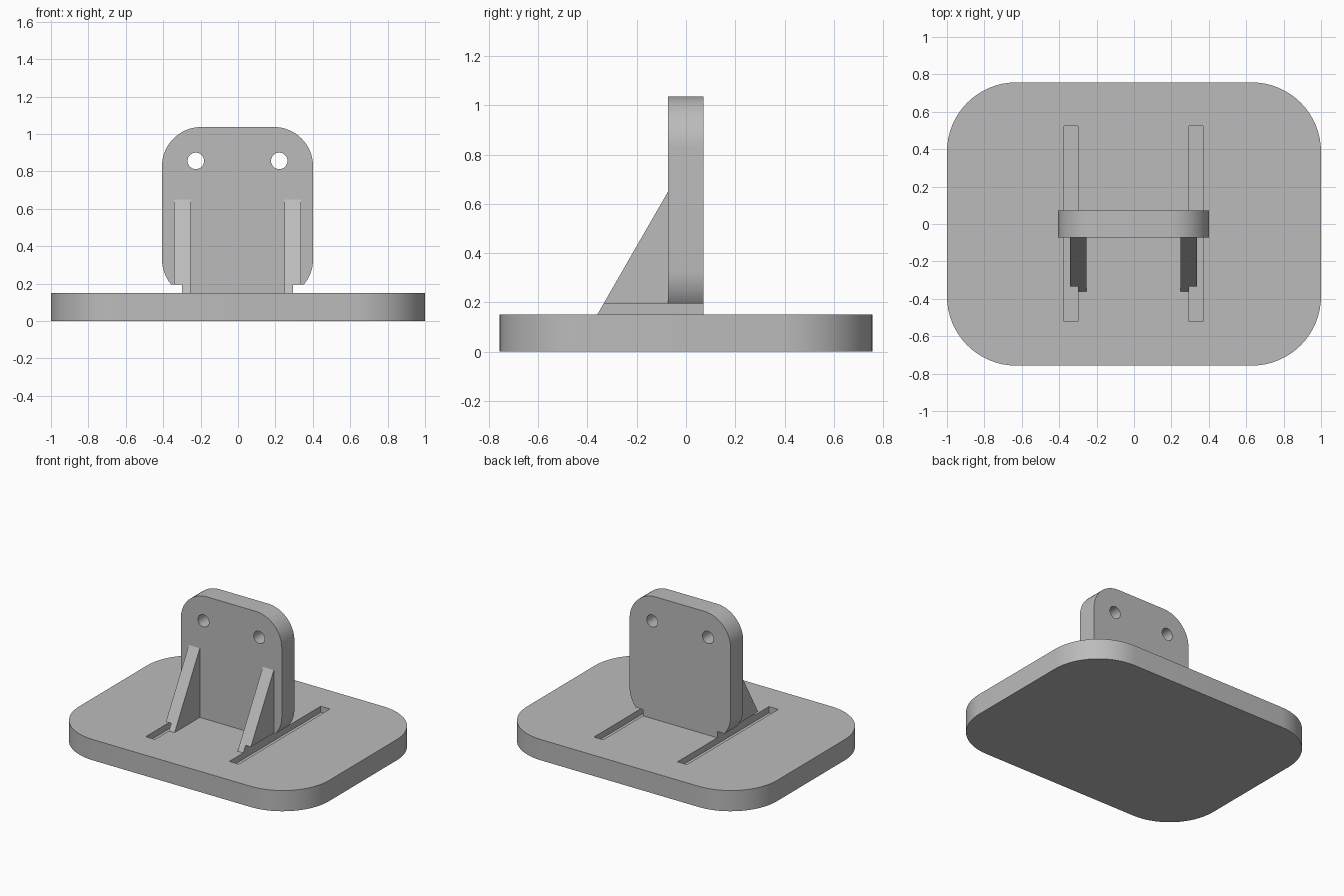
import bpy, bmesh, math
from mathutils import Matrix, Vector

cube = bpy.data.objects.get("Cube")
if cube:
    bpy.data.objects.remove(cube, do_unlink=True)

grey = bpy.data.materials.new("plain grey")
grey.use_nodes = True
COLOUR = (0.5, 0.5, 0.5, 1)
grey.diffuse_color = COLOUR
grey.node_tree.nodes["Principled BSDF"].inputs["Base Color"].default_value = COLOUR

MID = -0.0025          # the upright assembly sits a hair off centre
BASE_TOP = 0.15
SLOT_DEPTH = 0.045


def rounded_rect(cx, cy, half_w, half_h, radius, steps=16):
    """Outline of a rectangle with round corners, counter-clockwise."""
    points = []
    for i, (sx, sy) in enumerate([(1, 1), (-1, 1), (-1, -1), (1, -1)]):
        for k in range(steps + 1):
            a = math.pi / 2 * (i + k / steps)
            points.append((cx + sx * (half_w - radius) + radius * math.cos(a),
                           cy + sy * (half_h - radius) + radius * math.sin(a)))
    return points


def prism(name, outline, axis, low, high):
    """Extrude a flat outline along the x, y or z axis from low to high."""
    place = {"x": lambda u, v, d: (d, u, v),
             "y": lambda u, v, d: (u, d, v),
             "z": lambda u, v, d: (u, v, d)}[axis]
    bm = bmesh.new()
    face = bm.faces.new([bm.verts.new(place(u, v, low)) for u, v in outline])
    moved = bmesh.ops.extrude_face_region(bm, geom=[face])["geom"]
    bmesh.ops.translate(bm, vec=Vector(place(0, 0, high - low)),
                        verts=[g for g in moved if isinstance(g, bmesh.types.BMVert)])
    bmesh.ops.recalc_face_normals(bm, faces=bm.faces)
    mesh = bpy.data.meshes.new(name)
    bm.to_mesh(mesh)
    bm.free()
    mesh.materials.append(grey)
    obj = bpy.data.objects.new(name, mesh)
    bpy.context.collection.objects.link(obj)
    return obj


def finish(obj, cutters):
    """Cut the part, then smooth its round corners."""
    bpy.ops.object.select_all(action="DESELECT")
    obj.select_set(True)
    bpy.context.view_layer.objects.active = obj
    for cutter in cutters:
        cut = obj.modifiers.new("cut", "BOOLEAN")
        cut.operation = "DIFFERENCE"
        cut.solver = "EXACT"
        cut.object = cutter
        bpy.ops.object.modifier_apply(modifier=cut.name)
    bpy.ops.object.shade_smooth_by_angle(angle=math.radians(30))


# Cutters: two long slots straddling the base top, two round bolt holes
slots, holes = [], []
for side, word in ((-1, "right"), (1, "left")):
    x = MID + side * 0.3345
    slots.append(prism(word + "_slot_cutter",
                       [(x - 0.037, -0.52), (x + 0.037, -0.52),
                        (x + 0.037, 0.524), (x - 0.037, 0.524)],
                       "z", BASE_TOP - SLOT_DEPTH, BASE_TOP + SLOT_DEPTH))
    holes.append(prism(word + "_hole_cutter",
                       rounded_rect(MID + side * 0.223, 0.856, 0.044, 0.044, 0.0439, 8),
                       "y", -0.3, 0.3))

# Base slab
base = prism("base", rounded_rect(0, 0, 1, 0.757, 0.37), "z", 0, BASE_TOP)
finish(base, slots)

# Upright plate, its lower edge sunk into the base
plate = prism("upright_plate", rounded_rect(MID, 0.5785, 0.404, 0.4585, 0.21),
              "y", -0.073, 0.071)
finish(plate, slots + holes)

# Triangular ribs bracing the plate from the front
for side, word in ((-1, "right"), (1, "left")):
    x = MID + side * 0.296
    rib = prism(word + "_rib",
                [(-0.378, 0.12), (-0.06, 0.12), (-0.06, 0.65), (-0.073, 0.65)],
                "x", x - 0.044, x + 0.044)
    finish(rib, slots)

for cutter in slots + holes:
    bpy.data.objects.remove(cutter, do_unlink=True)
